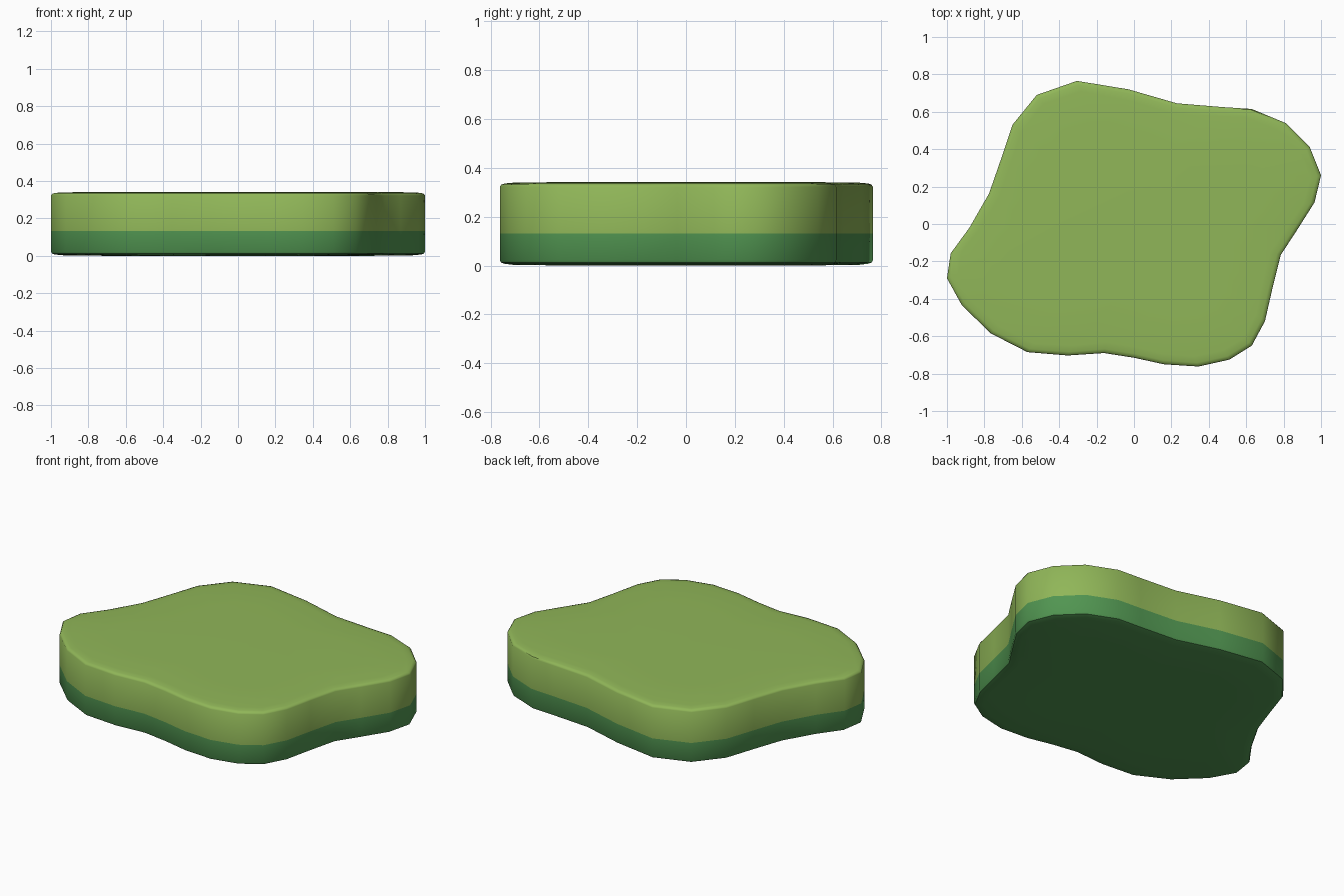
import bpy, bmesh, math

if "Cube" in bpy.data.objects:
    bpy.data.objects.remove(bpy.data.objects["Cube"])

def material(name, rgb):
    m = bpy.data.materials.new(name)
    m.diffuse_color = (*rgb, 1.0)
    m.use_nodes = True
    m.node_tree.nodes["Principled BSDF"].inputs["Base Color"].default_value = m.diffuse_color
    return m

light = material("light_green", (0.28, 0.47, 0.098))
dark = material("dark_green", (0.082, 0.30, 0.082))

# Outline seen from above, clockwise
outline = [(-.305, .765), (-.03, .72), (.23, .645), (.475, .625), (.63, .615),
           (.81, .54), (.94, .41), (1.0, .26), (.965, .115), (.87, -.035),
           (.785, -.165), (.74, -.345), (.70, -.52), (.63, -.65), (.51, -.725),
           (.345, -.762), (.16, -.75), (0, -.715), (-.16, -.69), (-.355, -.703),
           (-.57, -.685), (-.765, -.585), (-.92, -.435), (-1.0, -.29),
           (-.98, -.157), (-.88, -.02), (-.775, .163), (-.71, .35),
           (-.65, .53), (-.52, .69)]
outline.reverse()

# Section from bottom to top: (inset from outline, height)
SPLIT = 0.132
section = [(.30, 0), (.06, .003), (.022, .007), (.006, .012), (0, .022), (0, SPLIT),
           (0, .322), (.006, .331), (.022, .336), (.06, .339), (.30, .342)]

bm = bmesh.new()
rings = []
for inset, z in section:
    ring = []
    for x, y in outline:
        s = 1 - inset / math.hypot(x, y)
        ring.append(bm.verts.new((x * s, y * s, z)))
    rings.append(ring)

n = len(outline)
for a, b in zip(rings, rings[1:]):
    for i in range(n):
        j = (i + 1) % n
        bm.faces.new((a[i], a[j], b[j], b[i]))
bm.faces.new(rings[-1])
bm.faces.new(list(reversed(rings[0])))
bmesh.ops.recalc_face_normals(bm, faces=bm.faces[:])

# Lower band and underside are dark, the rest light
for f in bm.faces:
    f.material_index = 1 if f.calc_center_median().z < SPLIT else 0

mesh = bpy.data.meshes.new("grass_slab")
bm.to_mesh(mesh)
bm.free()
mesh.materials.append(light)
mesh.materials.append(dark)
slab = bpy.data.objects.new("grass_slab", mesh)
bpy.context.collection.objects.link(slab)
bpy.context.view_layer.objects.active = slab
slab.select_set(True)
bpy.ops.object.shade_smooth_by_angle(angle=math.radians(40))
